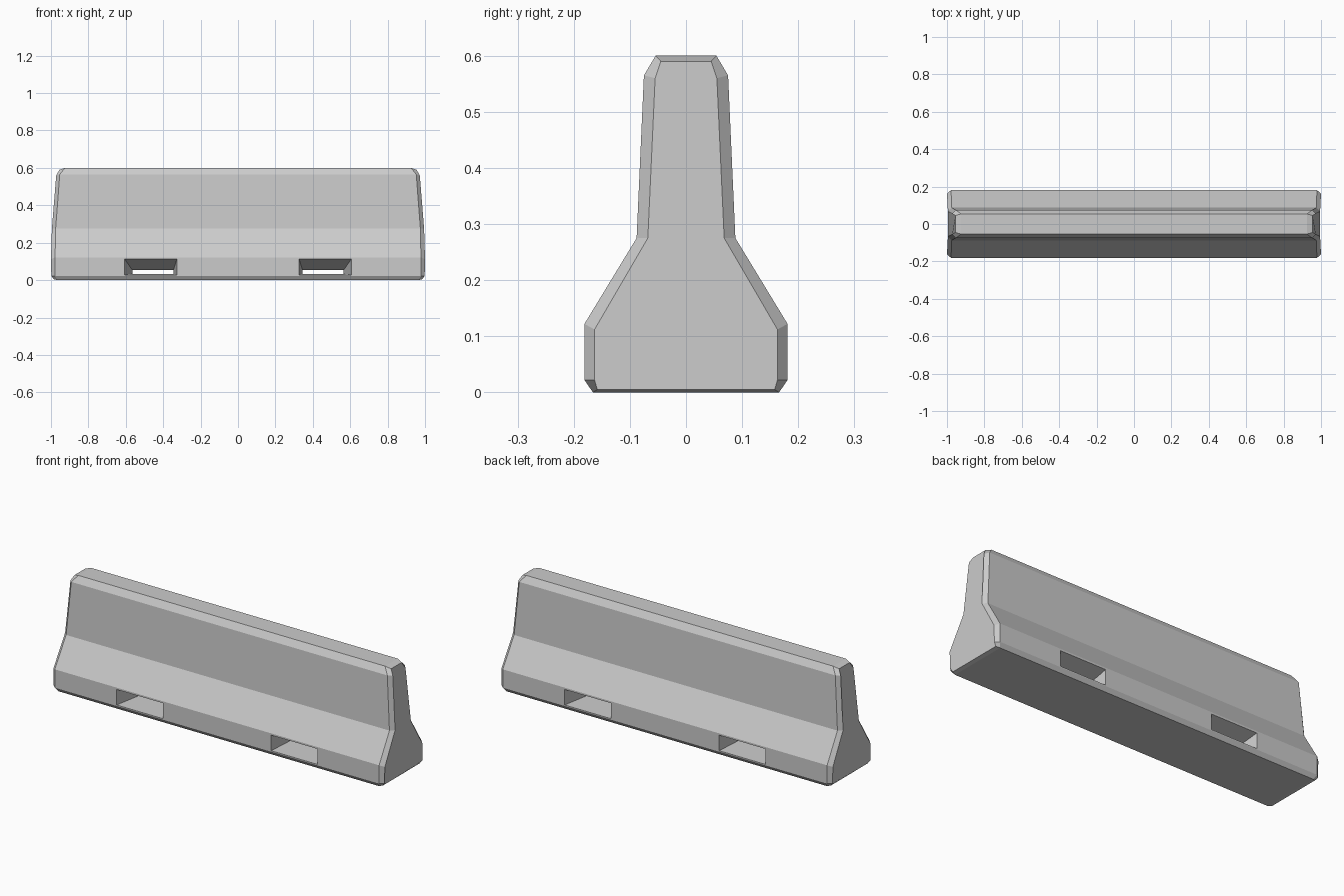
import bpy, bmesh

if "Cube" in bpy.data.objects:
    bpy.data.objects.remove(bpy.data.objects["Cube"])

concrete = bpy.data.materials.new("concrete_grey")
concrete.diffuse_color = (0.6, 0.6, 0.6, 1)
concrete.use_nodes = True
concrete.node_tree.nodes["Principled BSDF"].inputs["Base Color"].default_value = concrete.diffuse_color


def loft(name, rings):
    """Skin a row of matching closed rings and cap both ends."""
    bm = bmesh.new()
    rows = [[bm.verts.new(p) for p in ring] for ring in rings]
    n = len(rows[0])
    for a, b in zip(rows, rows[1:]):
        for i in range(n):
            j = (i + 1) % n
            bm.faces.new((a[i], a[j], b[j], b[i]))
    bm.faces.new(rows[0])
    bm.faces.new(rows[-1])
    bmesh.ops.recalc_face_normals(bm, faces=bm.faces)
    mesh = bpy.data.meshes.new(name)
    bm.to_mesh(mesh)
    bm.free()
    mesh.materials.append(concrete)
    ob = bpy.data.objects.new(name, mesh)
    bpy.context.collection.objects.link(ob)
    return ob


# Half profiles as (x reach, half width, height): full section and bevelled end face
body = [(0.965, 0.166, 0), (0.978, 0.181, 0.022), (0.978, 0.181, 0.122),
        (0.975, 0.088, 0.275), (0.953, 0.075, 0.565), (0.925, 0.054, 0.6)]
end = [(0.985, 0.158, 0.005), (0.998, 0.163, 0.022), (1.0, 0.163, 0.112),
       (0.995, 0.068, 0.275), (0.972, 0.055, 0.56), (0.955, 0.045, 0.59)]


def section(half, side):
    right = [(side * x, y, z) for x, y, z in half]
    left = [(side * x, -y, z) for x, y, z in reversed(half)]
    return right + left


barrier = loft("barrier", [section(end, -1), section(body, -1),
                           section(body, 1), section(end, 1)])


# Lifting slots run right through the base and narrow towards the middle
def slot_ring(side, y, x0, x1, z0, z1):
    return [(side * x0, y, z0), (side * x1, y, z0),
            (side * x1, y, z1), (side * x0, y, z1)]


for side, label in ((-1, "left"), (1, "right")):
    mouth = (0.325, 0.61, 0.027, 0.118)
    throat = (0.345, 0.565, 0.032, 0.054)
    cutter = loft(label + "_slot_cutter", [slot_ring(side, -0.2, *mouth),
                                           slot_ring(side, 0, *throat),
                                           slot_ring(side, 0.2, *mouth)])
    cutter.hide_render = True
    cutter.hide_set(True)
    cut = barrier.modifiers.new(label + "_slot", 'BOOLEAN')
    cut.operation = 'DIFFERENCE'
    cut.solver = 'EXACT'
    cut.object = cutter
